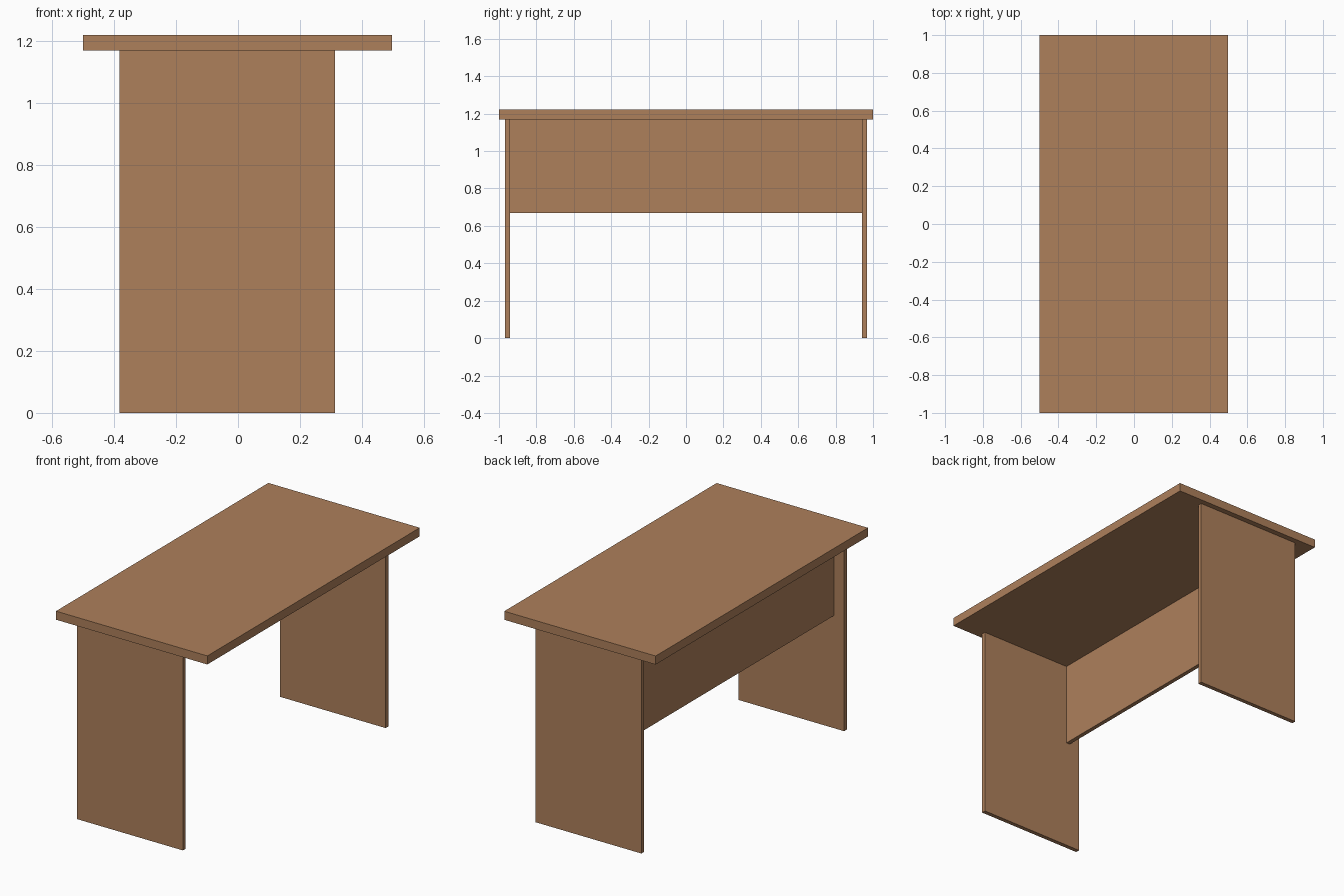
import bpy
import bmesh
from mathutils import Vector

if "Cube" in bpy.data.objects:
    bpy.data.objects.remove(bpy.data.objects["Cube"])

wood = bpy.data.materials.new("warm wood")
wood.diffuse_color = (0.42, 0.215, 0.105, 1)
wood.use_nodes = True
wood.node_tree.nodes["Principled BSDF"].inputs["Base Color"].default_value = wood.diffuse_color


def board(name, low, high):
    """Rectangular board between two opposite corners."""
    low, high = Vector(low), Vector(high)
    bm = bmesh.new()
    bmesh.ops.create_cube(bm, size=1)
    bmesh.ops.scale(bm, vec=high - low, verts=bm.verts)
    bmesh.ops.translate(bm, vec=(low + high) / 2, verts=bm.verts)
    mesh = bpy.data.meshes.new(name)
    bm.to_mesh(mesh)
    bm.free()
    mesh.materials.append(wood)
    obj = bpy.data.objects.new(name, mesh)
    bpy.context.collection.objects.link(obj)
    return obj


TOP_UNDERSIDE = 1.17
LEG_INNER, LEG_OUTER = 0.942, 0.967

# Table top
board("table_top", (-0.5, -1, TOP_UNDERSIDE), (0.498, 1, 1.221))

# Slab legs at both ends
board("front_leg", (-0.383, -LEG_OUTER, 0), (0.314, -LEG_INNER, TOP_UNDERSIDE))
board("back_leg", (-0.383, LEG_INNER, 0), (0.314, LEG_OUTER, TOP_UNDERSIDE))

# Upright panel joining the legs under the top
board("modesty_panel", (-0.315, -LEG_INNER, 0.67), (-0.29, LEG_INNER, TOP_UNDERSIDE))
